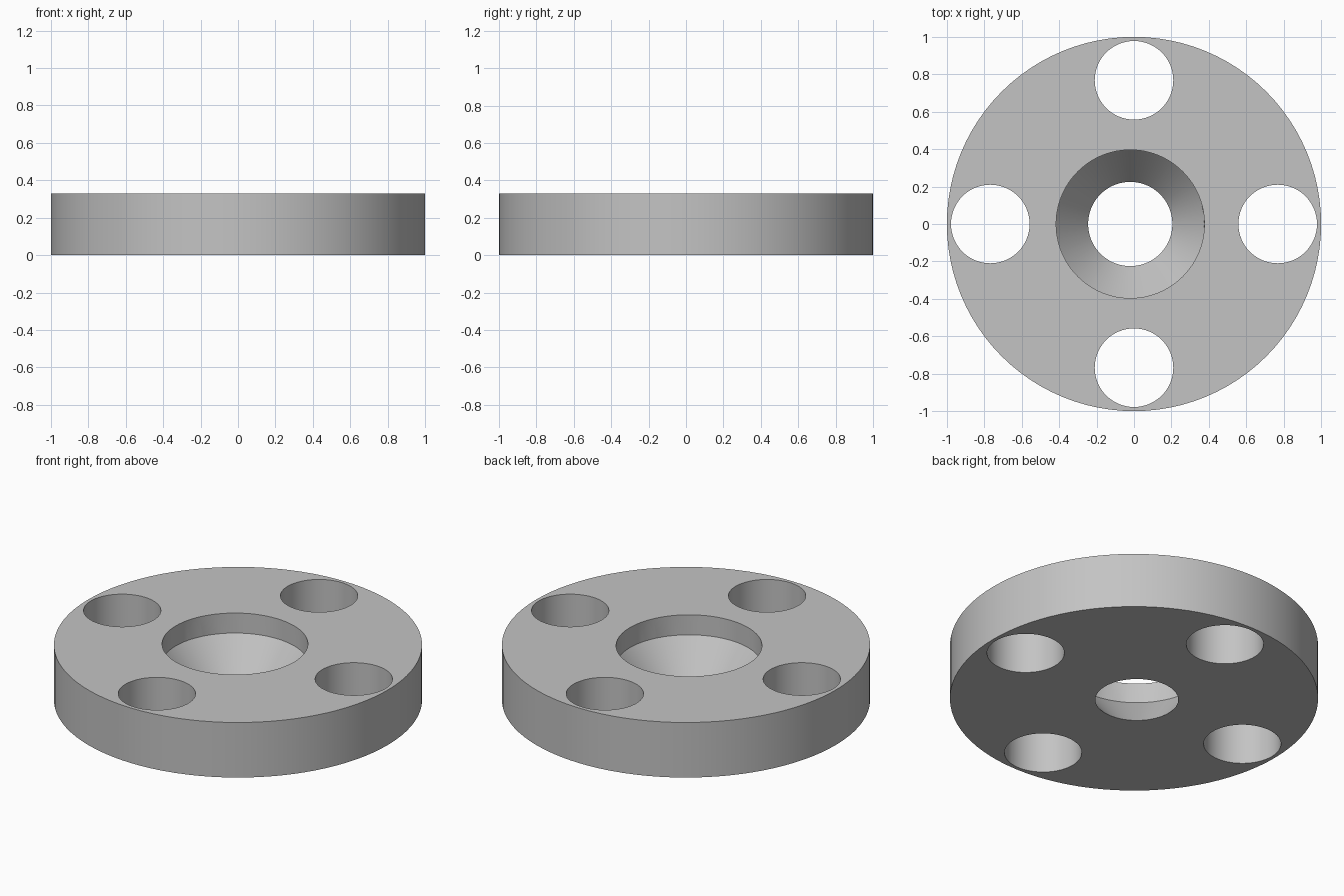
import bpy
import math

cube = bpy.data.objects.get("Cube")
if cube:
    bpy.data.objects.remove(cube, do_unlink=True)

HEIGHT = 0.33
SEGMENTS = 96
BORE_X = -0.02

grey = bpy.data.materials.new("plain_grey")
grey.use_nodes = True
colour = (0.55, 0.55, 0.55, 1)
grey.diffuse_color = colour
grey.node_tree.nodes["Principled BSDF"].inputs["Base Color"].default_value = colour


def frustum(name, bottom_radius, top_radius, bottom, top, x=0, y=0, sides=SEGMENTS):
    """Upright cone or cylinder between two heights."""
    bpy.ops.mesh.primitive_cone_add(
        vertices=sides, radius1=bottom_radius, radius2=top_radius,
        depth=top - bottom, location=(x, y, (bottom + top) / 2))
    part = bpy.context.object
    part.name = name
    part.data.materials.append(grey)
    return part


def cut(target, cutter):
    """Subtract the cutter and remove it."""
    cutter.hide_render = True
    modifier = target.modifiers.new("cut", "BOOLEAN")
    modifier.operation = "DIFFERENCE"
    modifier.solver = "EXACT"
    modifier.object = cutter
    bpy.context.view_layer.objects.active = target
    bpy.ops.object.modifier_apply(modifier=modifier.name)
    bpy.data.objects.remove(cutter, do_unlink=True)


# Round plate
plate = frustum("flange_plate", 1, 1, 0, HEIGHT)

# Four bolt holes around the rim
for i in range(4):
    angle = i * math.pi / 2
    cut(plate, frustum("bolt_hole_cutter", 0.21, 0.21, -0.1, HEIGHT + 0.1,
                       0.768 * math.cos(angle), 0.768 * math.sin(angle), 64))

# Central bore: straight counterbore above a tapered seat
SEAT_TOP, SEAT_RADIUS, EXIT_RADIUS = 0.21, 0.396, 0.225
slope = (SEAT_RADIUS - EXIT_RADIUS) / SEAT_TOP
cut(plate, frustum("seat_cutter", EXIT_RADIUS - slope * 0.1, SEAT_RADIUS,
                   -0.1, SEAT_TOP, BORE_X))
cut(plate, frustum("counterbore_cutter", SEAT_RADIUS, SEAT_RADIUS,
                   SEAT_TOP, HEIGHT + 0.1, BORE_X))

# Smooth walls with crisp rims
bpy.ops.object.select_all(action="DESELECT")
plate.select_set(True)
bpy.context.view_layer.objects.active = plate
bpy.ops.object.shade_smooth_by_angle(angle=math.radians(25))
